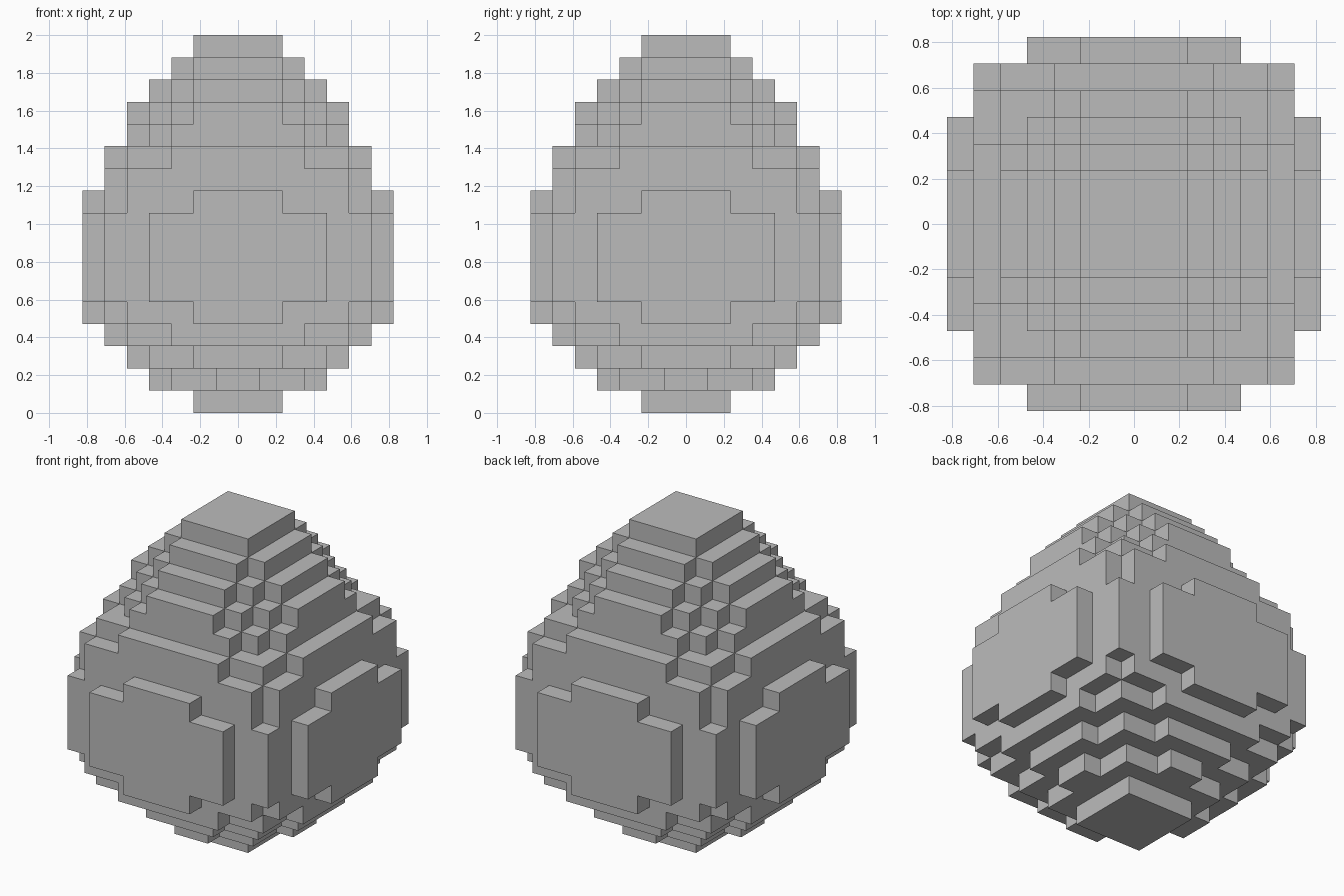
import bpy
import bmesh
from mathutils import Vector

cube = bpy.data.objects.get("Cube")
if cube:
    bpy.data.objects.remove(cube, do_unlink=True)

# Each layer, bottom to top: (half length, half width) slabs in blocks,
# every slab is laid both along x and along y
LOWER_BELLY = [(7, 2), (6, 5)]
BELLY = [(7, 4), (6, 6)]
LAYERS = [
    [(2, 2)],
    [(4, 1), (3, 3)],
    [(5, 2), (4, 4)],
    [(6, 3), (5, 5)],
    LOWER_BELLY,
    BELLY, BELLY, BELLY, BELLY,
    LOWER_BELLY,
    [(6, 5)],
    [(6, 3), (5, 5)],
    [(5, 3), (4, 4)],
    [(5, 2), (4, 3)],
    [(4, 2), (3, 3)],
    [(3, 2)],
    [(2, 2)],
]
BLOCK = 2 / len(LAYERS)

# Plain grey shell colour
grey = bpy.data.materials.new("shell_grey")
grey.use_nodes = True
colour = (0.5, 0.5, 0.5, 1)
grey.diffuse_color = colour
grey.node_tree.nodes["Principled BSDF"].inputs["Base Color"].default_value = colour


def layer_cells(slabs, level):
    """Block positions filled by the crossed slabs of one layer."""
    cells = set()
    for a, b in slabs:
        for half_x, half_y in ((a, b), (b, a)):
            cells |= {(x, y, level)
                      for x in range(-half_x, half_x)
                      for y in range(-half_y, half_y)}
    return cells


def add_side(bm, cell, axis, sign):
    """One square on the given side of a block, facing outward."""
    normal = Vector((0, 0, 0))
    normal[axis] = sign
    u = Vector((0, 0, 0))
    u[(axis + 1) % 3] = 0.5
    v = normal.cross(u)
    middle = Vector(cell) + Vector((0.5, 0.5, 0.5)) + normal / 2
    corners = (-u - v, u - v, u + v, v - u)
    bm.faces.new([bm.verts.new((middle + c) * BLOCK) for c in corners])


# Stepped egg shell: only the exposed block sides
cells = set()
for level, slabs in enumerate(LAYERS):
    cells |= layer_cells(slabs, level)

bm = bmesh.new()
for cell in sorted(cells):
    for axis in range(3):
        for sign in (-1, 1):
            neighbour = list(cell)
            neighbour[axis] += sign
            if tuple(neighbour) not in cells:
                add_side(bm, cell, axis, sign)
bmesh.ops.remove_doubles(bm, verts=bm.verts[:], dist=BLOCK / 100)

mesh = bpy.data.meshes.new("egg_shell")
bm.to_mesh(mesh)
bm.free()
mesh.materials.append(grey)
egg = bpy.data.objects.new("egg_shell", mesh)
bpy.context.collection.objects.link(egg)
